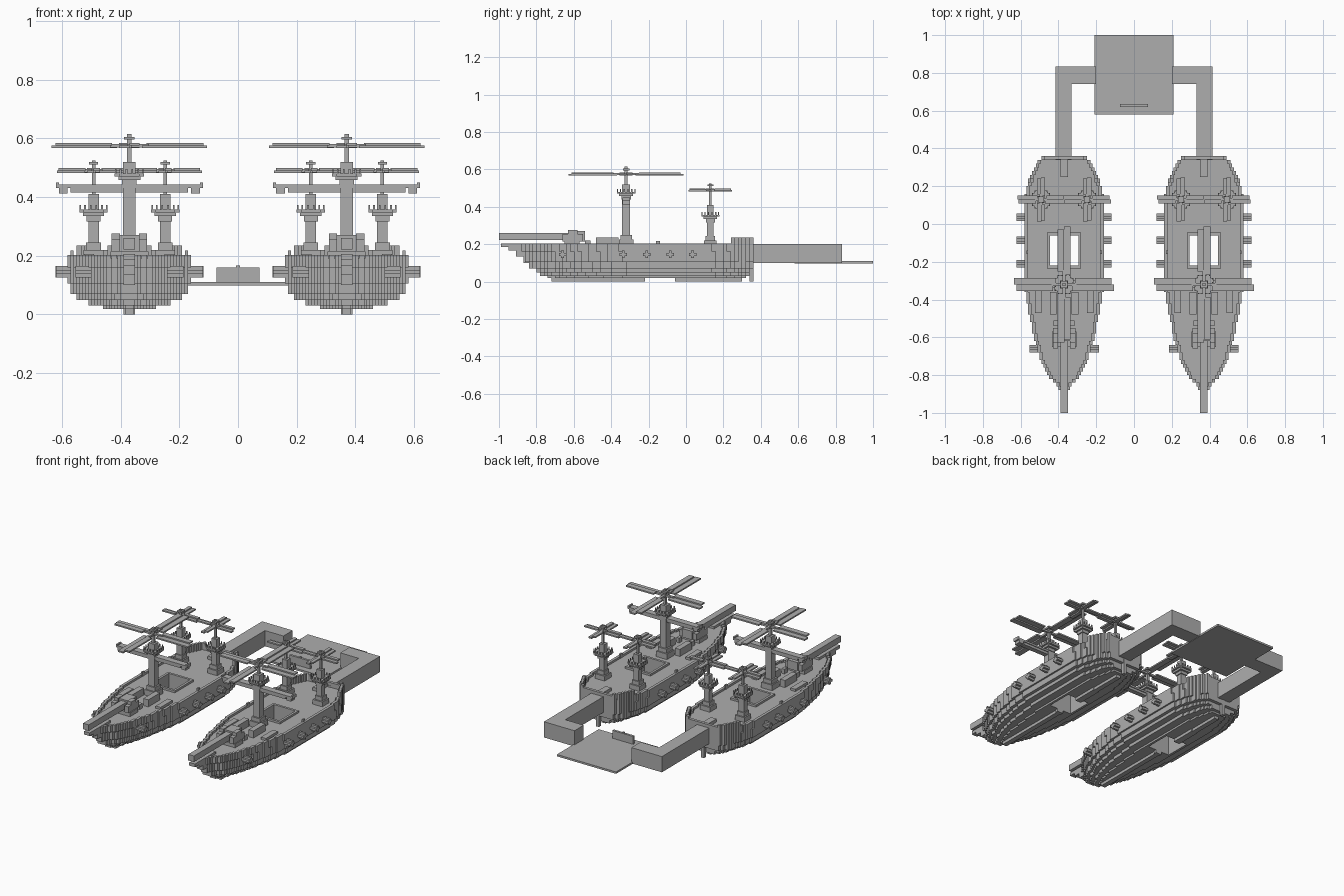
import bpy, bmesh, math
from mathutils import Matrix, Vector

cube = bpy.data.objects.get("Cube")
if cube:
    bpy.data.objects.remove(cube, do_unlink=True)

grey = bpy.data.materials.new("plain_grey")
grey.use_nodes = True
COLOUR = (0.42, 0.42, 0.42, 1)
grey.diffuse_color = COLOUR
grey.node_tree.nodes["Principled BSDF"].inputs["Base Color"].default_value = COLOUR


class Part:
    """Collects boxes given by their low and high corners into one object."""

    def __init__(self, name, centre=(0, 0, 0)):
        self.name, self.centre, self.bm = name, centre, bmesh.new()

    def box(self, x0, x1, y0, y1, z0, z1, turn=0):
        size = Matrix.Diagonal((x1 - x0, y1 - y0, z1 - z0, 1))
        mid = Matrix.Translation(((x0 + x1) / 2, (y0 + y1) / 2, (z0 + z1) / 2))
        rot = Matrix.Rotation(turn, 4, 'Z')
        bmesh.ops.create_cube(self.bm, size=1, matrix=rot @ mid @ size)

    def post(self, r, z0, z1):
        self.box(-r, r, -r, r, z0, z1)

    def finish(self):
        mesh = bpy.data.meshes.new(self.name)
        self.bm.to_mesh(mesh)
        self.bm.free()
        mesh.materials.append(grey)
        ob = bpy.data.objects.new(self.name, mesh)
        ob.location = self.centre
        bpy.context.scene.collection.objects.link(ob)


BOW, STERN, BEAM, STEP = -0.88, 0.36, 0.21, 0.02
HATCH = (-0.22, -0.06, 0.075)
OUTLINE = [(-0.88, 0.02), (-0.8, 0.085), (-0.7, 0.13), (-0.6, 0.16), (-0.5, 0.18),
           (-0.4, 0.2), (-0.3, 0.21), (0.12, 0.21), (0.2, 0.195), (0.3, 0.16), (0.36, 0.11)]


def half_width(y):
    for (ya, wa), (yb, wb) in zip(OUTLINE, OUTLINE[1:]):
        if ya <= y <= yb:
            return wa + (wb - wa) * (y - ya) / (yb - ya)
    return 0


def rows(bow, stern, beam):
    """Stepped rows of a hull layer: start of row and half width."""
    for i in range(round((STERN - BOW) / STEP)):
        y = BOW + i * STEP
        mid = y + STEP / 2
        if bow < mid < stern:
            t = (mid - bow) / (stern - bow)
            w = half_width(BOW + t * (STERN - BOW)) * beam / BEAM
            yield y, max(0.015, round(w / 0.01) * 0.01)


# Layers: bottom, top, bow, stern, half beam
LAYERS = [(0.16, 0.19, -0.88, 0.36, 0.21), (0.105, 0.16, -0.86, 0.36, 0.21),
          (0.07, 0.105, -0.84, 0.36, 0.2), (0.05, 0.07, -0.81, 0.34, 0.18),
          (0.03, 0.05, -0.78, 0.33, 0.14), (0.018, 0.03, -0.74, 0.31, 0.09),
          (0, 0.018, -0.72, 0.3, 0.015)]


def hull(c):
    p = Part("hull", c)
    for z0, z1, bow, stern, beam in LAYERS:
        for y, w in rows(bow, stern, beam):
            if HATCH[0] < y + STEP / 2 < HATCH[1]:
                if w > HATCH[2]:
                    for s in (-1, 1):
                        a, b = sorted((s * HATCH[2], s * w))
                        p.box(a, b, y, y + STEP, z0, z1)
            else:
                p.box(-w, w, y, y + STEP, z0, z1)
    # Stepped stem reaching forward
    for y, z0, z1 in ((-0.99, 0.185, 0.205), (-0.95, 0.165, 0.185), (-0.91, 0.135, 0.165),
                      (-0.87, 0.1, 0.135), (-0.84, 0.07, 0.1)):
        p.box(-0.02, 0.02, y, -0.78, z0, z1)
    p.box(-0.01, 0.01, 0.34, 0.362, 0, 0.12)
    p.finish()

    # Bulwark around the deck, raised at the stern
    p = Part("deck_rail", c)
    for y, w in rows(BOW, STERN, BEAM):
        top = 0.235 if y > 0.23 else 0.203
        for s in (-1, 1):
            a, b = sorted((s * max(0, w - 0.018), s * w))
            p.box(a, b, y, y + STEP, 0.19, top)
    p.box(-0.11, 0.11, 0.342, 0.36, 0.19, 0.22)
    p.finish()


def cannons(c):
    p = Part("side_cannons", c)
    for y in (-0.66, -0.335, -0.21, -0.085, 0.035):
        w = half_width(y)
        for s in (-1, 1):
            a, b = sorted((s * (w - 0.03), s * (w + 0.042)))
            p.box(a, b, y - 0.02, y + 0.02, 0.138, 0.152)
            p.box(a, b, y - 0.007, y + 0.007, 0.125, 0.165)
    p.finish()


def bow_gun(c):
    p = Part("bow_gun", c)
    p.box(-0.02, 0.02, -1, -0.57, 0.222, 0.26)
    p.box(-0.035, 0.035, -0.62, -0.54, 0.215, 0.27)
    p.box(-0.065, 0.065, -0.65, -0.57, 0.19, 0.215)
    for s in (-1, 1):
        a, b = sorted((s * 0.032, s * 0.06))
        p.box(a, b, -0.66, -0.55, 0.215, 0.255)
        p.box(a, b, -0.63, -0.58, 0.255, 0.275)
    p.finish()


def deck_fittings(c):
    p = Part("deck_fittings", c)
    for s in (-1, 1):
        a, b = sorted((s * 0.04, s * 0.075))
        p.box(a, b, -0.48, -0.36, 0.19, 0.235)
        a, b = sorted((s * 0.12, s * 0.155))
        p.box(a, b, -0.47, -0.35, 0.19, 0.205)
        a, b = sorted((s * 0.035, s * 0.055))
        p.box(a, b, -0.54, -0.51, 0.19, 0.22)
        a, b = sorted((s * 0.075, s * 0.09))
        p.box(a, b, -0.235, -0.045, 0.19, 0.203)
        a, b = sorted((s * 0.19, s * 0.2))
        p.box(a, b, -0.16, -0.14, 0.19, 0.218)
    p.box(-0.09, 0.09, -0.235, -0.22, 0.19, 0.203)
    p.box(-0.09, 0.09, -0.06, -0.045, 0.19, 0.203)
    p.box(-0.02, 0.02, 0.25, 0.36, 0.19, 0.21)
    p.finish()


def lookout(p, r, z):
    """Platform with a picket rail."""
    p.post(r * 0.5, z - 0.03, z - 0.012)
    p.post(r * 0.75, z - 0.012, z)
    p.box(-r, r, -r * 0.7, r * 0.7, z, z + 0.01)
    p.box(-r * 0.7, r * 0.7, -r, r, z, z + 0.01)
    for k in range(4):
        for i in (-0.6, -0.2, 0.2, 0.6):
            p.box(i * r - 0.003, i * r + 0.003, r * 0.88, r * 0.98,
                  z + 0.01, z + 0.025, k * math.pi / 2)


def rotor(name, c, reach_x, reach_y, width, z):
    """Four blades, each a pair of stepped planks."""
    p = Part(name, c)
    for k in range(4):
        reach = reach_y if k % 2 else reach_x
        turn = k * math.pi / 2
        p.box(0, reach * 0.25, -0.008, 0.008, z - 0.006, z + 0.006, turn)
        p.box(reach * 0.22, reach * 0.95, 0, width, z, z + 0.009, turn)
        p.box(reach * 0.16, reach, -width, 0.001, z - 0.008, z + 0.001, turn)
    p.finish()


def masts(c):
    main = Vector(c) + Vector((0, -0.32, 0))
    p = Part("main_mast", main)
    p.post(0.038, 0.19, 0.225)
    p.post(0.03, 0.225, 0.25)
    p.post(0.021, 0.25, 0.52)
    p.post(0.008, 0.52, 0.615)
    p.post(0.018, 0.595, 0.605)
    lookout(p, 0.05, 0.47)
    p.finish()
    # Stepped yard across the main mast
    p = Part("main_yard", main)
    p.box(-0.25, 0.25, -0.02, 0.02, 0.43, 0.442)
    p.box(-0.2, 0.2, -0.015, 0.015, 0.415, 0.43)
    for s in (-1, 1):
        p.box(s * 0.225 - 0.015, s * 0.225 + 0.015, -0.02, 0.02, 0.412, 0.43)
        p.box(s * 0.245 - 0.005, s * 0.245 + 0.005, -0.02, 0.02, 0.43, 0.45)
    p.finish()
    rotor("main_rotor", main, 0.265, 0.307, 0.035, 0.575)

    for s in (-1, 1):
        spot = Vector(c) + Vector((s * 0.122, 0.13, 0))
        p = Part("rear_mast", spot)
        p.post(0.034, 0.19, 0.22)
        p.post(0.025, 0.22, 0.245)
        p.post(0.018, 0.245, 0.41)
        p.post(0.006, 0.41, 0.525)
        p.post(0.016, 0.51, 0.52)
        lookout(p, 0.048, 0.347)
        p.finish()
        rotor("rear_rotor", spot, 0.125, 0.117, 0.022, 0.489)


for side in (-1, 1):
    centre = (side * 0.37, 0, 0)
    for build in (hull, cannons, bow_gun, deck_fittings, masts):
        build(centre)
    # Angled boom from the stern to the landing plate
    p = Part("boom")
    a, b = sorted((side * 0.33, side * 0.415))
    p.box(a, b, 0.34, 0.835, 0.1, 0.2)
    a, b = sorted((side * 0.2, side * 0.331))
    p.box(a, b, 0.742, 0.835, 0.1, 0.2)
    p.finish()

p = Part("landing_plate")
p.box(-0.208, 0.208, 0.58, 1, 0.098, 0.11)
p.finish()
p = Part("plate_panel")
p.box(-0.073, 0.073, 0.62, 0.635, 0.11, 0.16)
p.box(-0.006, 0.006, 0.622, 0.633, 0.16, 0.166)
p.finish()
